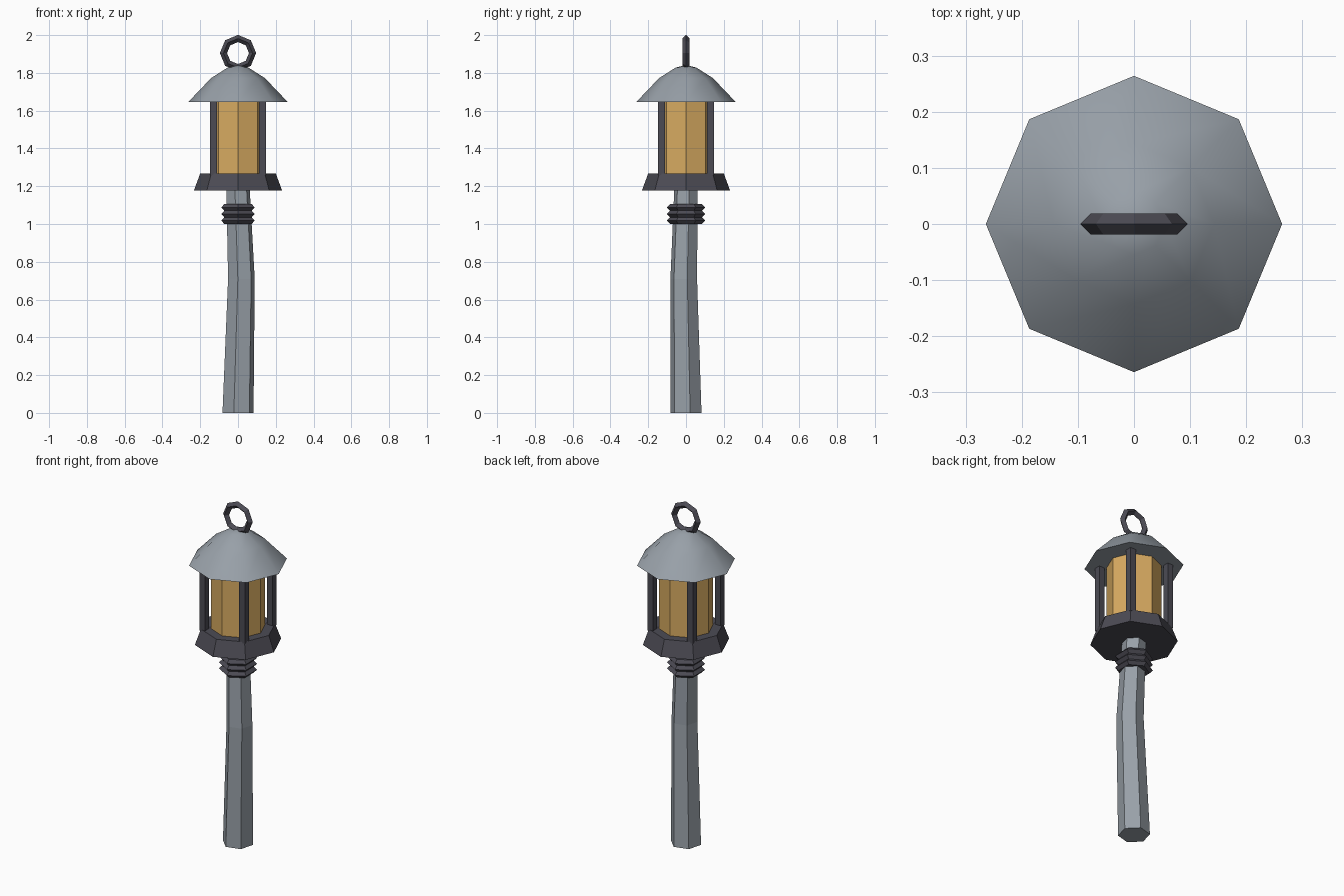
import bpy
import bmesh
from math import sin, cos, pi, radians
from mathutils import Vector

cube = bpy.data.objects.get("Cube")
if cube:
    bpy.data.objects.remove(cube, do_unlink=True)


def material(name, rgb):
    """Make a flat material from 0-255 display values."""
    color = [((c / 255 + 0.055) / 1.055) ** 2.4 for c in rgb] + [1]
    mat = bpy.data.materials.new(name)
    mat.use_nodes = True
    mat.diffuse_color = color
    mat.node_tree.nodes["Principled BSDF"].inputs["Base Color"].default_value = color
    return mat


grey = material("weathered_grey", (152, 160, 168))
iron = material("dark_iron", (76, 75, 84))
amber = material("amber_glass", (216, 171, 97))


def finish(name, bm, mat):
    bmesh.ops.recalc_face_normals(bm, faces=bm.faces)
    mesh = bpy.data.meshes.new(name)
    bm.to_mesh(mesh)
    bm.free()
    mesh.materials.append(mat)
    obj = bpy.data.objects.new(name, mesh)
    bpy.context.collection.objects.link(obj)
    return obj


def stack(name, rings, sides, mat, phase=0):
    """Closed solid through polygon rings given as (radius, z, x, y)."""
    bm = bmesh.new()
    loops = []
    for r, z, *offset in rings:
        ox, oy = offset or (0, 0)
        angles = [phase + 2 * pi * i / sides for i in range(sides)]
        if r == 0:
            loops.append([bm.verts.new((ox, oy, z))] * sides)
        else:
            loops.append([bm.verts.new((ox + r * cos(a), oy + r * sin(a), z)) for a in angles])
    for low, high in zip(loops, loops[1:]):
        for i in range(sides):
            j = (i + 1) % sides
            corners = dict.fromkeys((low[i], low[j], high[j], high[i]))
            bm.faces.new(list(corners))
    for cap in (loops[0], loops[-1]):
        if cap[0] is not cap[1]:
            bm.faces.new(cap)
    return finish(name, bm, mat)


# Crooked six-sided pole
stack("pole", [(0.085, 0), (0.073, 0.71, 0.018, -0.012), (0.064, 1.19)], 6, grey, radians(15))

# Three binding rings with pointed rims
for k in range(3):
    z = 1.018 + k * 0.035
    stack(f"binding_ring_{k + 1}", [(0.084, z - 0.0175), (0.102, z), (0.084, z + 0.0175)],
          6, iron, pi / 2)

# Lantern base and glass
stack("lantern_base", [(0.233, 1.178), (0.2, 1.268)], 8, iron)
stack("lantern_glass", [(0.147, 1.262), (0.147, 1.65)], 8, amber)

# Four square corner posts
for label_y, sy in (("front", -1), ("back", 1)):
    for label_x, sx in (("left", 1), ("right", -1)):
        bm = bmesh.new()
        bmesh.ops.create_cube(bm, size=1)
        bmesh.ops.scale(bm, vec=(0.037, 0.037, 0.39), verts=bm.verts)
        bmesh.ops.translate(bm, vec=(sx * 0.129, sy * 0.129, 1.455), verts=bm.verts)
        finish(f"{label_y}_{label_x}_post", bm, iron)

# Domed roof, smooth above a sharp rim
roof = stack("roof", [(0.264, 1.645), (0.143, 1.772), (0.055, 1.828), (0, 1.842)], 8, grey)
bpy.ops.object.select_all(action="DESELECT")
roof.select_set(True)
bpy.context.view_layer.objects.active = roof
bpy.ops.object.shade_smooth_by_angle(angle=radians(60))

# Hanging loop: eight segments with a diamond section
bm = bmesh.new()
sections = []
for i in range(8):
    a = 2 * pi * i / 8
    out = Vector((cos(a), 0, sin(a)))
    center = Vector((0, 0, 1.905)) + out * 0.077
    sections.append([bm.verts.new(center + 0.019 * (out * cos(b) + Vector((0, sin(b), 0))))
                     for b in (0, pi / 2, pi, 3 * pi / 2)])
for i in range(8):
    here, there = sections[i], sections[(i + 1) % 8]
    for k in range(4):
        m = (k + 1) % 4
        bm.faces.new((here[k], here[m], there[m], there[k]))
finish("hanging_loop", bm, iron)
